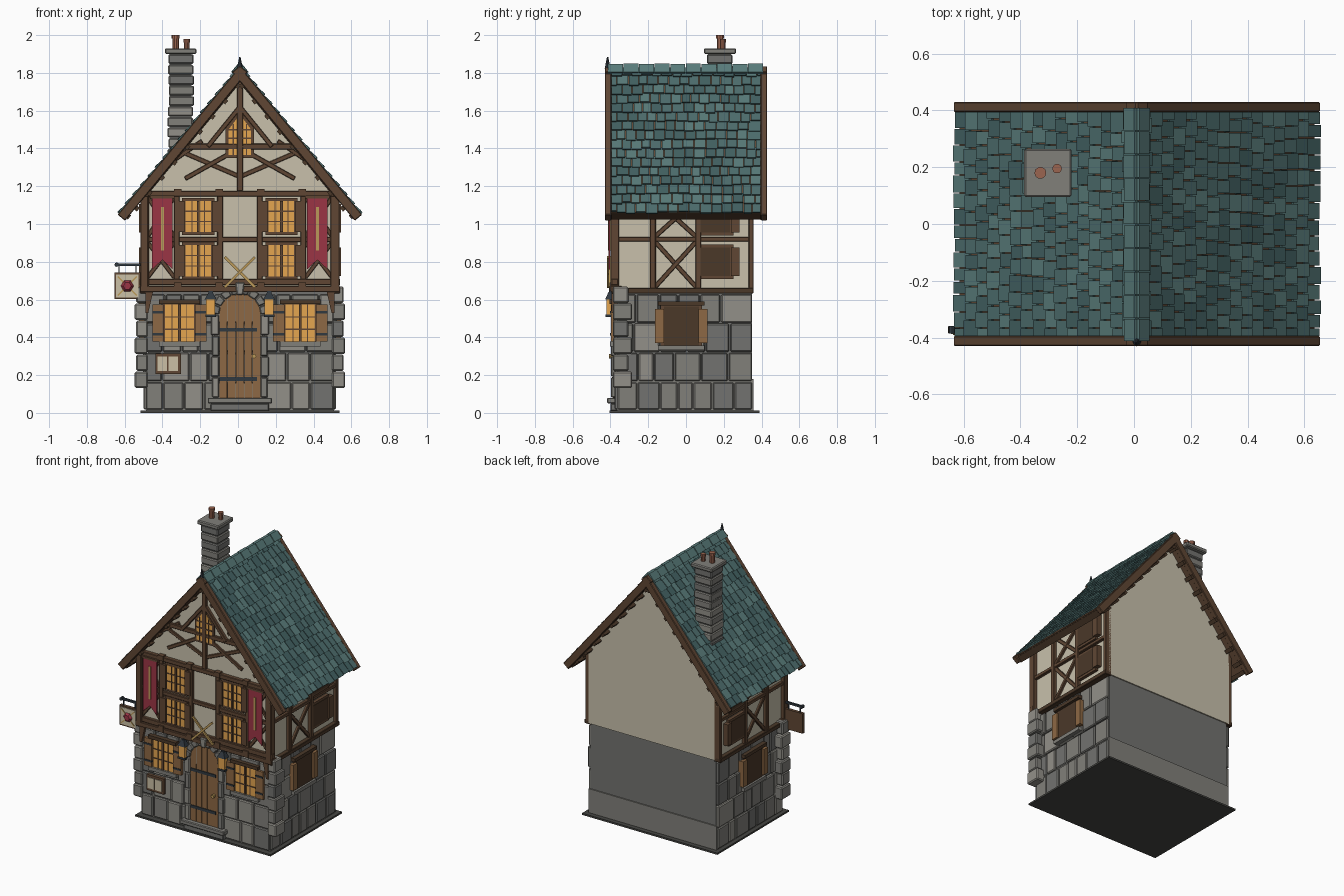
import bpy, bmesh, random
from math import sin, cos, pi, atan2, hypot, sqrt
from mathutils import Vector

if "Cube" in bpy.data.objects:
    bpy.data.objects.remove(bpy.data.objects["Cube"])

random.seed(4)
CX = 0.01                      # the house axis sits slightly right of the origin
COL = dict(stone1=(.22, .215, .195), stone2=(.29, .28, .25), stone3=(.17, .17, .16), dark=(.06, .06, .055),
           plaster=(.58, .53, .41), wood=(.115, .062, .034), oak=(.27, .14, .058), shade=(.07, .04, .022),
           glass=(.78, .38, .08), iron=(.03, .04, .05), red=(.33, .035, .06), gold=(.5, .32, .1),
           clay=(.33, .13, .08), tile1=(.075, .155, .155), tile2=(.10, .20, .195), tile3=(.055, .12, .122),
           paper=(.6, .53, .38))
MATS = {}
for k, c in COL.items():
    MATS[k] = bpy.data.materials.new(k)
    MATS[k].diffuse_color = (*c, 1)
parts = {}

# Wall frames: (along, up, outward distance) -> point; slopes use (y, down-slope, normal)
front = lambda u, v, d: Vector((u, -d, v))
right = lambda u, v, d: Vector((d, u, v))
left = lambda u, v, d: Vector((-d, u, v))
flat = lambda u, v, d: Vector((u, v, d))
RA, RL = atan2(.77, .635), hypot(.77, .635)
def slope(m):
    return lambda u, v, d: Vector((m * (v * cos(RA) + d * sin(RA)), u, 1.825 - v * sin(RA) + d * cos(RA)))

def solid(name, mat, a, b):
    bm, mats = parts.setdefault(name, (bmesh.new(), []))
    if mat not in mats:
        mats.append(mat)
    va, vb = [bm.verts.new(p) for p in a], [bm.verts.new(p) for p in b]
    n = len(va)
    fs = [bm.faces.new(va), bm.faces.new(vb[::-1])]
    fs += [bm.faces.new((va[i], vb[i], vb[(i + 1) % n], va[(i + 1) % n])) for i in range(n)]
    for f in fs:
        f.material_index = mats.index(mat)

def prism(name, mat, f, pts, d0, d1, taper=1):
    c = sum((Vector(p) for p in pts), Vector((0, 0))) / len(pts)
    top = [c + (Vector(p) - c) * taper for p in pts]
    solid(name, mat, [f(*p, d0) for p in pts], [f(*p, d1) for p in top])

def box(name, mat, f, u0, u1, v0, v1, d0, d1):
    prism(name, mat, f, [(u0, v0), (u1, v0), (u1, v1), (u0, v1)], d0, d1)

def bar(name, mat, f, p, q, w, d0, d1):
    p, q = Vector(p), Vector(q)
    s = (q - p).normalized().orthogonal() * w / 2
    prism(name, mat, f, [p + s, q + s, q - s, p - s], d0, d1)

def disc(name, mat, f, u, v, r, d0, d1, n=8, taper=1):
    prism(name, mat, f, [(u + r * cos(2 * pi * i / n), v + r * sin(2 * pi * i / n)) for i in range(n)], d0, d1, taper)

def stone():
    return random.choice(('stone1', 'stone1', 'stone2', 'stone3'))

def window(f, u, v, w, h, d, shut=(0, 0), glass='glass', trim=True):
    box('window_frames', 'wood', f, u - w/2 - .018, u + w/2 + .018, v - h/2 - .016, v + h/2 + .016, d - .03, d + .01)
    box('window_panes', glass, f, u - w/2, u + w/2, v - h/2, v + h/2, d, d + .013)
    if glass == 'glass':
        bar('window_bars', 'wood', f, (u, v - h/2), (u, v + h/2), .014, d, d + .021)
        for s in (-1, 1):
            bar('window_bars', 'wood', f, (u + s*w/4, v - h/2), (u + s*w/4, v + h/2), .005, d, d + .017)
            bar('window_bars', 'wood', f, (u - w/2, v + s*h/6), (u + w/2, v + s*h/6), .006, d, d + .017)
    for s, k in zip((-1, 1), shut):
        if k:
            a, b = u + s * (w/2 + .006), u + s * (w/2 + .006 + k)
            box('shutters', 'oak' if trim else 'wood', f, a, b, v - h/2, v + h/2, d - .02, d + .022)
            if trim:
                for z in (-.3, .3):
                    box('shutter_straps', 'iron', f, a, b, v + z*h - .006, v + z*h + .006, d, d + .026)
    if trim:
        box('window_lintels', 'shade', f, u - w/2 - .03, u + w/2 + .03, v + h/2 + .005, v + h/2 + .028, d - .03, d + .03)
        box('window_sills', 'stone1', f, u - w/2 - .03, u + w/2 + .03, v - h/2 - .025, v - h/2, d - .03, d + .027)

# Ground slab, lower body, plinth, upper plastered body with gables
box('ground_slab', 'dark', flat, -.527, .527, -.405, .39, 0, .012)
box('lower_body', 'stone3', flat, -.487, .487, -.36, .35, .01, .65)
box('plinth', 'stone1', flat, -.497, .497, -.365, .358, .01, .18)
prism('upper_body', 'plaster', front, [(-.5, .64), (.5, .64), (.5, 1.165), (0, 1.775), (-.5, 1.165)], -.358, .375)

# Stone courses
rows = [.015, .165, .32, .475, .63]
for f, u0, u1, d in ((front, -.5, .5, .355), (left, -.365, .352, .485), (right, -.365, .352, .485)):
    for z0, z1 in zip(rows, rows[1:]):
        u = u0
        while u < u1 - .01:
            e = u + random.uniform(.075, .15)
            if e > u1 - .06:
                e = u1
            box('wall_stones', stone(), f, u + .003, e - .003, z0 + .003, z1 - .003, d, d + random.uniform(.018, .028))
            u = e
# Corner quoins
for m in (-1, 1):
    for i in range(6):
        k = i % 2
        z = .13 + i * .09
        box('quoins', stone(), flat, m * .488, m * (.557 - .008 * k), -.387, -.285 - .02 * k, z + .002, z + .088)

# Front door: step, planks, stone arch, straps, knob
box('door_step', 'stone1', flat, -.17, .17, -.418, -.35, .05, .08)
box('door_step', 'stone3', flat, -.155, .155, -.40, -.35, .01, .05)
arch = lambda x: .52 + sqrt(max(0, .112**2 - x * x))
for i in range(5):
    xs = [-.11 + .044 * (i + j / 3) for j in range(4)]
    xs[0] += .0015; xs[-1] -= .0015
    prism('door_planks', 'oak', front, [(xs[0], .08), (xs[-1], .08)] + [(x, arch(x)) for x in xs[::-1]], .36, .386)
for z in (.18, .44):
    box('door_straps', 'iron', front, -.108, .09, z - .01, z + .01, .37, .391)
disc('door_knob', 'gold', front, .075, .30, .012, .38, .408)
for m in (-1, 1):
    for i in range(4):
        box('door_surround', stone(), front, m * .11, m * (.147 + .006 * (i % 2)), .082 + i * .11, .188 + i * .11, .35, .398)
for i in range(8):
    a, b = pi * i / 8 + .02, pi * (i + 1) / 8 - .02
    prism('door_surround', stone(), front, [(r * cos(t), .52 + r * sin(t)) for r, t in ((.11, a), (.152, a), (.152, b), (.11, b))], .35, .398)
prism('door_surround', 'stone2', front, [(-.016, .625), (.016, .625), (.025, .69), (-.025, .69)], .35, .408)

# Front timber framing
T = 'front_timbers'
box(T, 'wood', front, -.53, .53, .64, .672, .34, .40)
box(T, 'wood', front, -.53, .53, .676, .71, .36, .396)
box(T, 'wood', front, -.52, .52, .905, .932, .36, .392)
box(T, 'wood', front, -.52, .52, 1.145, 1.175, .36, .402)
for x in (-.33, -.11, .11, .33):
    box('beam_ends', 'wood', front, x - .02, x + .02, 1.15, 1.185, .36, .408)
    box('beam_ends', 'wood', front, x - .02, x + .02, .645, .69, .36, .405)
for m in (-1, 1):
    box(T, 'wood', front, m * .485, m * .527, .64, 1.17, .355, .40)
    for x in (.335, .105):
        box(T, 'wood', front, m * x - .015, m * x + .015, .70, 1.15, .36, .394)
    for a, b in ((.715, .905), (.932, 1.145)):
        bar(T, 'wood', front, (m * .345, a), (m * .49, b), .022, .36, .386)
        bar(T, 'wood', front, (m * .345, b), (m * .49, a), .022, .36, .384)
    # jetty brackets
    prism('jetty_brackets', 'wood', front, [(m * .46, .64), (m * .5, .64), (m * .5, .53), (m * .485, .53)], .36, .395)
    # gable rafters and braces
    bar(T, 'wood', front, (m * .5, 1.165), (0, 1.77), .03, .36, .394)
    bar(T, 'wood', front, (m * .29, 1.24), (m * .05, 1.375), .024, .36, .388)
    bar(T, 'wood', front, (m * .29, 1.375), (0, 1.25), .024, .36, .386)
    bar(T, 'wood', front, (m * .17, 1.41), (0, 1.62), .024, .36, .396)
    bar(T, 'wood', front, (m * .36, 1.33), (m * .2, 1.44), .022, .36, .387)
box(T, 'wood', front, -.31, .31, 1.395, 1.425, .36, .392)
box(T, 'wood', front, -.016, .016, 1.175, 1.77, .36, .396)
# Gable window
prism('window_frames', 'wood', front, [(-.075, 1.35), (.075, 1.35), (.075, 1.51), (0, 1.60), (-.075, 1.51)], .36, .388)
prism('window_panes', 'glass', front, [(-.06, 1.365), (.06, 1.365), (.06, 1.50), (0, 1.58), (-.06, 1.50)], .37, .391)
for z in (1.41, 1.455, 1.50):
    box('window_bars', 'wood', front, -.06, .06, z - .004, z + .004, .37, .395)
for x in (-.035, .035):
    box('window_bars', 'wood', front, x - .003, x + .003, 1.365, 1.53, .37, .395)

# Front windows, banners and lanterns
for m in (-1, 1):
    window(front, m * .32, .475, .155, .195, .376, (.06, .06))
    for z in (.805, 1.04):
        window(front, m * .22, z, .135, .165, .378, (.042, .042), trim=False)
    x = m * .41
    prism('banners', 'red', front, [(x - .054, 1.14), (x - .054, .76), (x, .81), (x + .054, .76), (x + .054, 1.14)], .402, .41)
    box('banner_stripes', 'gold', front, x - .008, x + .008, .86, 1.09, .40, .414)
    box('banner_rods', 'wood', front, x - .065, x + .065, 1.135, 1.15, .395, .415)
    x = m * .155
    box('lantern_brackets', 'iron', front, x - .012, x + .012, .605, .645, .37, .405)
    box('lanterns', 'glass', flat, x - .024, x + .024, -.422, -.385, .52, .605)
    box('lanterns', 'iron', flat, x - .028, x + .028, -.425, -.38, .508, .522)
    prism('lanterns', 'iron', flat, [(x - .032, -.428), (x + .032, -.428), (x + .032, -.378), (x - .032, -.378)], .60, .64, .3)
    bar('crossed_staves', 'gold', front, (m * -.08, .665), (m * .08, .825), .014, .405 + m * .004, .415 + m * .004)

# Notice board
box('notice_board', 'wood', front, -.447, -.313, .205, .315, .37, .393)
for x in (-.412, -.352):
    box('notice_papers', 'paper', front, x - .025, x + .025, .222, .298, .38, .398)

# Side timbers and windows, same on both sides
S = 'side_timbers'
for f in (left, right):
    box(S, 'shade', f, -.395, .358, .633, .662, .48, .53)
    box(S, 'wood', f, -.395, .358, .908, .932, .48, .52)
    box(S, 'wood', f, -.395, .358, 1.12, 1.16, .48, .52)
    for y, w in ((-.378, .042), (-.175, .03), (.065, .028), (.345, .026)):
        box(S, 'wood', f, y - w/2, y + w/2, .65, 1.16, .48, .525)
    for a, b in ((.665, .908), (.932, 1.13)):
        bar(S, 'wood', f, (-.165, a), (.055, b), .024, .48, .515)
        bar(S, 'wood', f, (-.165, b), (.055, a), .024, .48, .513)
    for z in (.80, 1.03):
        window(f, .155, z, .155, .15, .512, (0, .045), 'shade', False)
    window(f, -.025, .46, .185, .205, .508, (0, 0), 'shade')
    for y in (-.14, .09):
        box('shutters', 'oak', f, y - .023, y + .023, .37, .55, .49, .535)

# Hanging sign
box('sign_board', 'wood', front, -.665, -.527, .602, .742, .362, .384)
box('sign_face', 'paper', front, -.655, -.537, .612, .732, .37, .388)
disc('sign_gem', 'red', front, -.596, .672, .042, .38, .402, 6, .5)
for s in (-1, 1):
    bar('sign_cross', 'gold', front, (-.596 - s * .05, .622), (-.596 + s * .05, .722), .007, .38, .391)
bar('sign_bracket', 'iron', front, (-.66, .785), (-.50, .785), .014, .366, .38)
disc('sign_bracket', 'iron', front, -.652, .785, .012, .36, .386)
for x in (-.64, -.55):
    bar('sign_bracket', 'iron', front, (x, .74), (x, .785), .007, .37, .377)

# Roof: deck, barge boards, eaves, purlin ends, shingles, ridge caps
N, STEP = 16, RL / 16
for m in (-1, 1):
    f = slope(m)
    box('roof_deck', 'wood', f, -.40, .40, 0, RL - .01, -.04, -.004)
    box('eave_boards', 'shade', f, -.405, .405, RL - .03, RL - .003, -.052, -.01)
    for s in (-1, 1):
        box('barge_boards', 'wood', f, s * .395, s * .43, -.01, RL + .012, -.045, .006)
        for i in range(9):
            v = .08 + i * .105
            box('purlin_ends', 'shade', f, s * .355, s * .42, v - .013, v + .013, -.062, -.035)
    for r in range(N):
        u = -.396
        first = .03 if r % 2 else .058
        while u < .394:
            e = min(u + (first if u == -.396 else random.uniform(.045, .064)), .396)
            if e > .376:
                e = .396
            v0, v1 = max(.0, r * STEP - .012), (r + 1) * STEP + random.uniform(-.008, .006)
            lo, hi, th = .0, .008 + random.uniform(0, .003), .008
            quad = [(u + .002, v0, lo), (e - .002, v0, lo), (e - .002, v1, hi), (u + .002, v1, hi)]
            solid('roof_shingles', random.choice(('tile1', 'tile1', 'tile2', 'tile3')),
                  [f(a, b, c - .006) for a, b, c in quad], [f(a, b, c + th - .003) for a, b, c in quad])
            u = e
    for i in range(10):
        y = -.415 + i * .0825
        box('ridge_caps', 'tile2', f, y + .002, y + .0805, -.012, .045, .008, .021 + .002 * (i % 2))
disc('ridge_finial', 'iron', flat, 0, -.415, .016, 1.82, 1.885, 8, .2)

# Chimney with stone courses, cap and clay pots
box('chimney_core', 'stone3', flat, -.372, -.255, .117, .238, 1.28, 1.9)
for i in range(11):
    z, k = 1.29 + i * .0555, random.uniform(-.004, .004)
    box('chimney_stones', stone(), flat, -.380 + k, -.246 + k, .11, .246, z + .003, z + .0525)
box('chimney_cap', 'stone1', flat, -.397, -.23, .095, .265, 1.9, 1.93)
for x, y, r, z in ((-.34, .18, .021, 2.0), (-.281, .195, .017, 1.98)):
    disc('chimney_pots', 'clay', flat, x, y, r * .85, 1.925, z, 10)
    disc('chimney_pots', 'clay', flat, x, y, r, z - .018, z, 10)

# Turn the collected parts into objects; soften stone and timber edges
BEVEL = dict(wall_stones=.006, quoins=.007, door_surround=.005, chimney_stones=.006, chimney_cap=.006,
             front_timbers=.003, side_timbers=.003, door_step=.005, barge_boards=.004)
for name, (bm, mats) in parts.items():
    bmesh.ops.translate(bm, verts=bm.verts, vec=(CX, 0, 0))
    bmesh.ops.recalc_face_normals(bm, faces=bm.faces)
    me = bpy.data.meshes.new(name)
    bm.to_mesh(me)
    bm.free()
    for k in mats:
        me.materials.append(MATS[k])
    ob = bpy.data.objects.new(name, me)
    bpy.context.collection.objects.link(ob)
    if name in BEVEL:
        mod = ob.modifiers.new('soft_edges', 'BEVEL')
        mod.width, mod.segments = BEVEL[name], 1

for m in bpy.data.materials:
    if m.users and not m.is_grease_pencil:
        m.use_nodes = True
        m.node_tree.nodes["Principled BSDF"].inputs["Base Color"].default_value = m.diffuse_color
